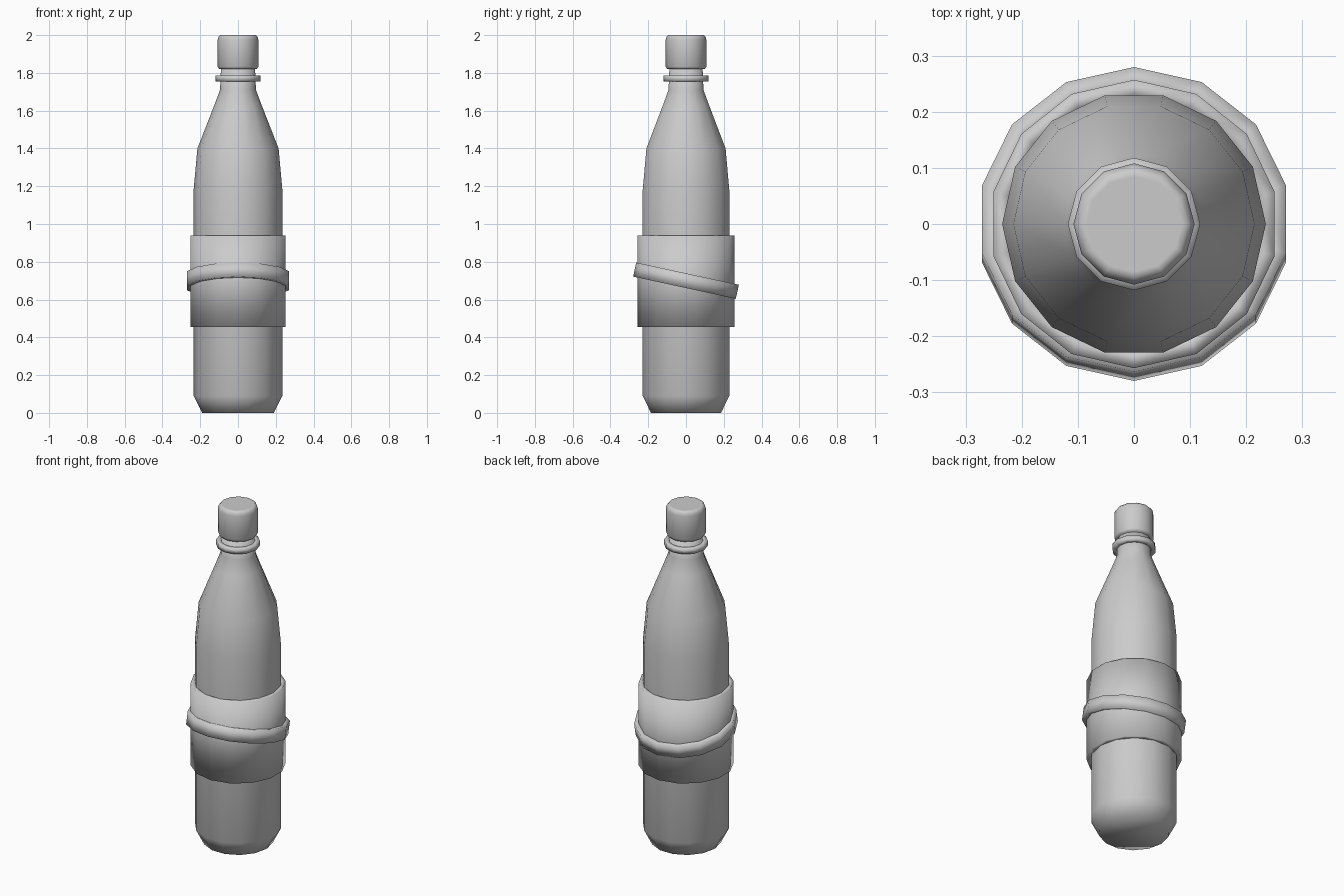
import bpy
import math

if "Cube" in bpy.data.objects:
    bpy.data.objects.remove(bpy.data.objects["Cube"], do_unlink=True)

GREY = (0.6, 0.6, 0.6, 1.0)
grey = bpy.data.materials.new("plain_grey")
grey.use_nodes = True
grey.diffuse_color = GREY
grey.node_tree.nodes["Principled BSDF"].inputs["Base Color"].default_value = GREY


def lathe(name, profile, sides, start=0.0, closed=False):
    """Spin (radius, height) points, listed bottom to top, around z."""
    verts = []
    for r, z in profile:
        for i in range(sides):
            a = start + math.tau * i / sides
            verts.append((r * math.cos(a), r * math.sin(a), z))
    n = len(profile)
    faces = []
    for k in range(n if closed else n - 1):
        low, high = k * sides, (k + 1) % n * sides
        for i in range(sides):
            j = (i + 1) % sides
            faces.append((low + i, low + j, high + j, high + i))
    if not closed:
        faces.append(tuple(reversed(range(sides))))
        faces.append(tuple(range((n - 1) * sides, n * sides)))
    mesh = bpy.data.meshes.new(name)
    mesh.from_pydata(verts, [], faces)
    mesh.polygons.foreach_set("use_smooth", [True] * len(faces))
    mesh.materials.append(grey)
    obj = bpy.data.objects.new(name, mesh)
    bpy.context.collection.objects.link(obj)
    return obj


def hoop(name, inner, outer, bottom, top, sides, start=0.0):
    """Rectangular-section ring with softly shaded edges."""
    section = [(outer, bottom), (outer, top), (inner, top), (inner, bottom)]
    return lathe(name, section, sides, start, closed=True)


# Bottle with tapered shoulder and neck
lathe("bottle_body", [(0.19, 0), (0.235, 0.09), (0.235, 1.18), (0.215, 1.4),
                      (0.125, 1.63), (0.095, 1.71), (0.09, 1.83)], 14)

# Collar and screw cap
hoop("neck_collar", 0.085, 0.118, 1.755, 1.785, 12)
lathe("screw_cap", [(0.1, 1.82), (0.108, 1.833), (0.108, 1.975),
                    (0.104, 1.99), (0.094, 2.0), (0.085, 2.0)], 12)

# Wrapped sleeve and the slanted strap around it
hoop("sleeve", 0.225, 0.257, 0.455, 0.94, 14, math.pi / 2)
strap = hoop("slanted_strap", 0.24, 0.278, -0.038, 0.038, 14, math.pi / 2)
strap.location.z = 0.7
strap.rotation_euler.x = math.radians(-12.2)
